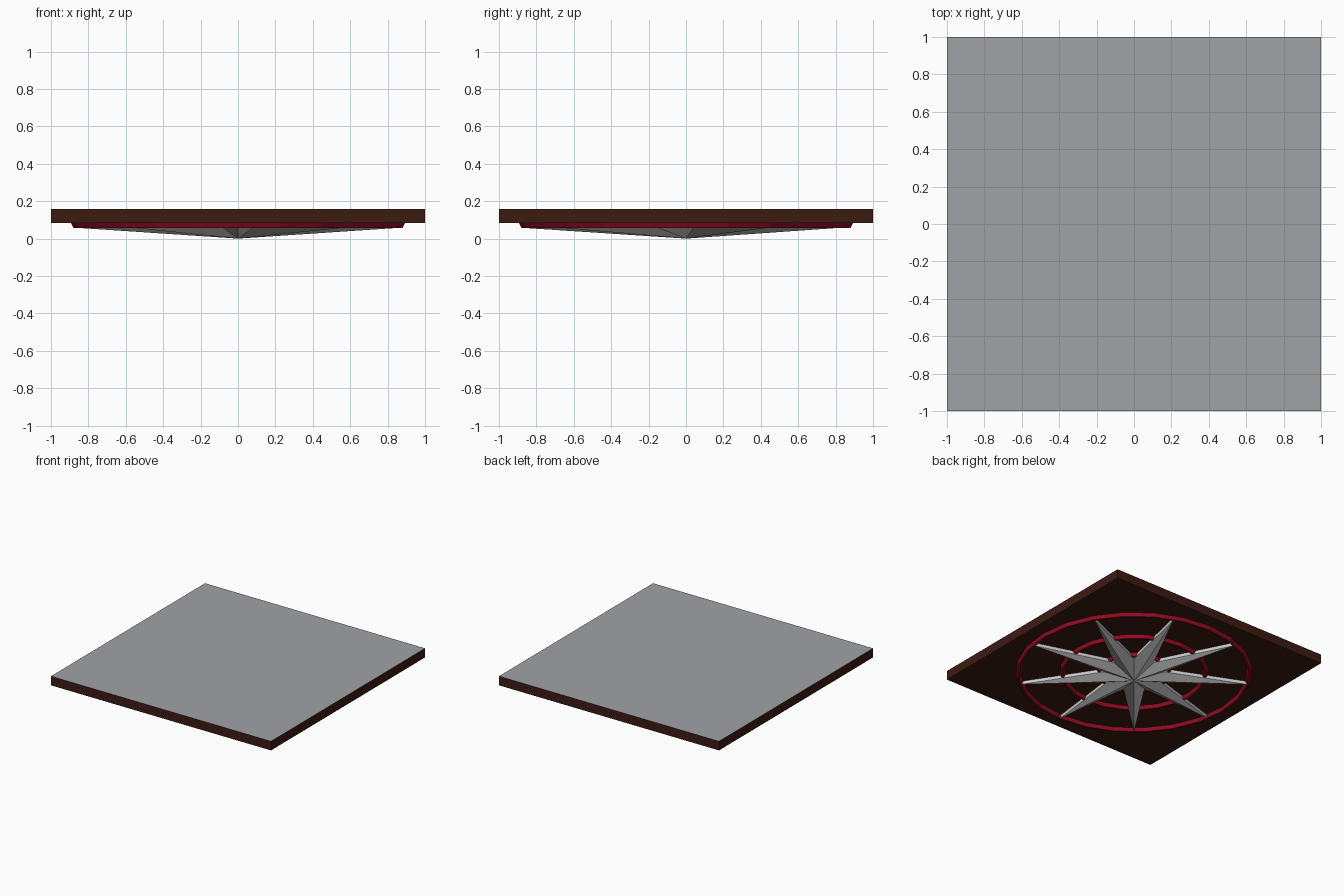
import bpy
import bmesh
import math

if "Cube" in bpy.data.objects:
    bpy.data.objects.remove(bpy.data.objects["Cube"])


def material(name, rgb):
    m = bpy.data.materials.new(name)
    m.diffuse_color = (*rgb, 1)
    return m


def make_object(name, bm, mats=()):
    bmesh.ops.recalc_face_normals(bm, faces=bm.faces[:])
    mesh = bpy.data.meshes.new(name)
    bm.to_mesh(mesh)
    bm.free()
    for m in mats:
        mesh.materials.append(m)
    obj = bpy.data.objects.new(name, mesh)
    bpy.context.collection.objects.link(obj)
    return obj


def polar(r, a, z):
    return (r * math.cos(a), r * math.sin(a), z)


brown = material("dark_brown", (0.045, 0.011, 0.006))
red = material("red", (0.32, 0.004, 0.018))
grey = material("plain_grey", (0.8, 0.8, 0.8))
grey.diffuse_color = (0.35, 0.36, 0.38, 1)

PANEL_BOTTOM, PANEL_TOP, RIM = 0.083, 0.158, 0.057

# Square ceiling panel: brown sides and underside, grey top
bm = bmesh.new()
bmesh.ops.create_cube(bm, size=2)
for v in bm.verts:
    v.co.z = PANEL_TOP if v.co.z > 0 else PANEL_BOTTOM
for f in bm.faces:
    f.material_index = int(all(v.co.z > 0.12 for v in f.verts))
make_object("panel", bm, [brown, grey])


# Concentric raised rings with sloped sides on the underside
def ring(name, outer, segments=24, width=0.042, slope=0.014):
    profile = [(outer, PANEL_BOTTOM), (outer - slope, RIM),
               (outer - width + slope, RIM), (outer - width, PANEL_BOTTOM)]
    bm = bmesh.new()
    loops = [[bm.verts.new(polar(r, math.tau * i / segments, z)) for r, z in profile]
             for i in range(segments)]
    for i in range(segments):
        a, b = loops[i], loops[(i + 1) % segments]
        for k in range(4):
            n = (k + 1) % 4
            bm.faces.new((a[k], b[k], b[n], a[n]))
    make_object(name, bm, [red])


for name, radius in (("outer_ring", 0.893), ("middle_ring", 0.56), ("inner_ring", 0.285)):
    ring(name, radius)

# Nine-pointed faceted star, one tip toward the front, apex pointing down
POINTS, TIP, VALLEY = 9, 0.865, 0.23
bm = bmesh.new()
apex = bm.verts.new((0, 0, 0))
rim, base = [], []
for i in range(POINTS * 2):
    a = -math.pi / 2 + math.pi * i / POINTS
    r = VALLEY if i % 2 else TIP
    rim.append(bm.verts.new(polar(r, a, RIM)))
    base.append(bm.verts.new(polar(r, a, PANEL_BOTTOM)))
for i in range(POINTS * 2):
    j = (i + 1) % (POINTS * 2)
    bm.faces.new((apex, rim[i], rim[j]))
    bm.faces.new((rim[i], base[i], base[j], rim[j]))
bm.faces.new(base)
make_object("star", bm)

for m in bpy.data.materials:
    if m.users and not m.is_grease_pencil:
        m.use_nodes = True
        m.node_tree.nodes["Principled BSDF"].inputs["Base Color"].default_value = m.diffuse_color
